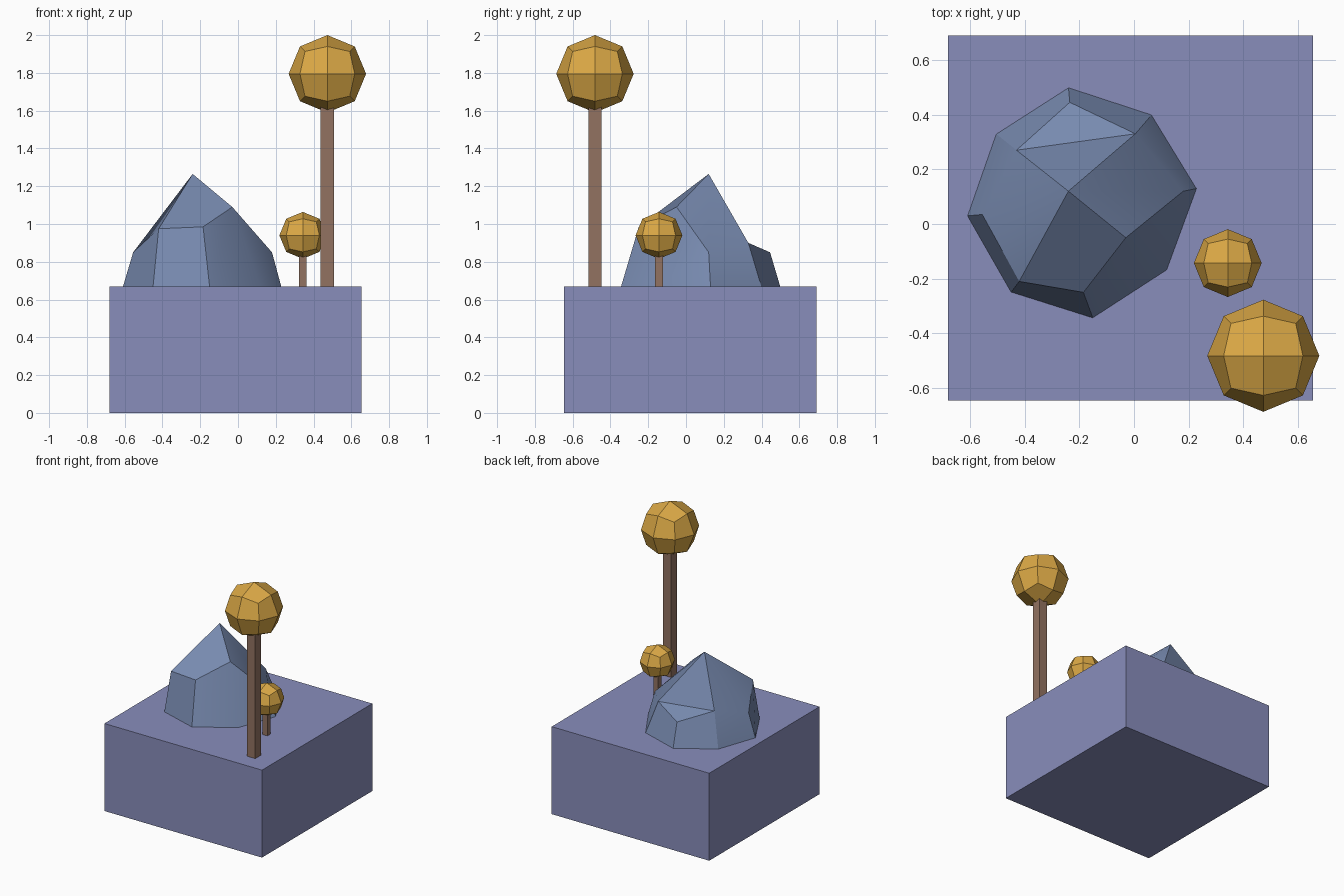
import bpy, bmesh, math
from mathutils import Vector

if "Cube" in bpy.data.objects:
    bpy.data.objects.remove(bpy.data.objects["Cube"])


def material(name, rgb):
    m = bpy.data.materials.new(name)
    m.diffuse_color = (*rgb, 1)
    m.use_nodes = True
    m.node_tree.nodes["Principled BSDF"].inputs["Base Color"].default_value = m.diffuse_color
    return m


STONE = material("violet_ground", (0.25, 0.27, 0.50))
ROCK = material("blue_rock", (0.19, 0.26, 0.44))
BARK = material("bark", (0.29, 0.17, 0.12))
GOLD = material("gold_leaves", (0.70, 0.39, 0.06))


def finish(bm, name, mat):
    bmesh.ops.recalc_face_normals(bm, faces=bm.faces)
    me = bpy.data.meshes.new(name)
    bm.to_mesh(me)
    bm.free()
    me.materials.append(mat)
    ob = bpy.data.objects.new(name, me)
    bpy.context.collection.objects.link(ob)
    return ob


def box(name, lo, hi, mat):
    lo, hi = Vector(lo), Vector(hi)
    bm = bmesh.new()
    bmesh.ops.create_cube(bm, size=1)
    for v in bm.verts:
        v.co = (lo + hi) / 2 + v.co * (hi - lo)
    return finish(bm, name, mat)


def ball(name, centre, r, mat):
    # cube subdivided once and pushed out to a sphere: 24 quads
    bm = bmesh.new()
    bmesh.ops.create_cube(bm, size=1)
    bmesh.ops.subdivide_edges(bm, edges=bm.edges[:], cuts=1, use_grid_fill=True)
    for v in bm.verts:
        v.co = Vector(centre) + v.co.normalized() * r
    return finish(bm, name, mat)


def tree(name, x, y, zc, r, w):
    box(name + "_trunk", (x - w / 2, y - w / 2, 0.67), (x + w / 2, y + w / 2, zc - r * 0.8), BARK)
    ball(name + "_crown", (x, y, zc), r, GOLD)


# ground block
box("ground_block", (-0.68, -0.645, 0), (0.655, 0.69, 0.67), STONE)

# two trees
tree("tall_tree", 0.473, -0.482, 1.795, 0.205, 0.07)
tree("small_tree", 0.343, -0.143, 0.94, 0.124, 0.04)

# rock: peak, shoulder ring and foot ring (both counter-clockwise)
peak = (-0.24, 0.12, 1.265)
shoulder = [(-0.42, -0.21, 0.975), (-0.185, -0.25, 0.985), (-0.03, -0.05, 1.09),
            (0.18, 0.12, 0.85), (0.005, 0.33, 0.90), (-0.235, 0.445, 0.85),
            (-0.43, 0.27, 0.92), (-0.555, 0.035, 0.85)]
foot = [(-0.45, -0.25), (-0.15, -0.345), (0.12, -0.17), (0.23, 0.13),
        (0.065, 0.40), (-0.24, 0.50), (-0.505, 0.33), (-0.61, 0.03)]
bm = bmesh.new()
p = bm.verts.new(peak)
s = [bm.verts.new(c) for c in shoulder]
f = [bm.verts.new((x, y, 0.665)) for x, y in foot]
for i in range(8):
    j = (i + 1) % 8
    bm.faces.new((f[i], f[j], s[j], s[i]))
for a, b, c in ((0, 1, 2), (2, 3, 4)):
    bm.faces.new((p, s[a], s[b], s[c]))
for t in ((p, s[4], s[6]), (s[4], s[5], s[6]), (p, s[6], s[7]), (p, s[7], s[0])):
    bm.faces.new(t)
bm.faces.new(f[::-1])
rock = finish(bm, "rock", ROCK)
bpy.context.view_layer.objects.active = rock
rock.select_set(True)
bpy.ops.object.shade_smooth_by_angle(angle=math.radians(30))
